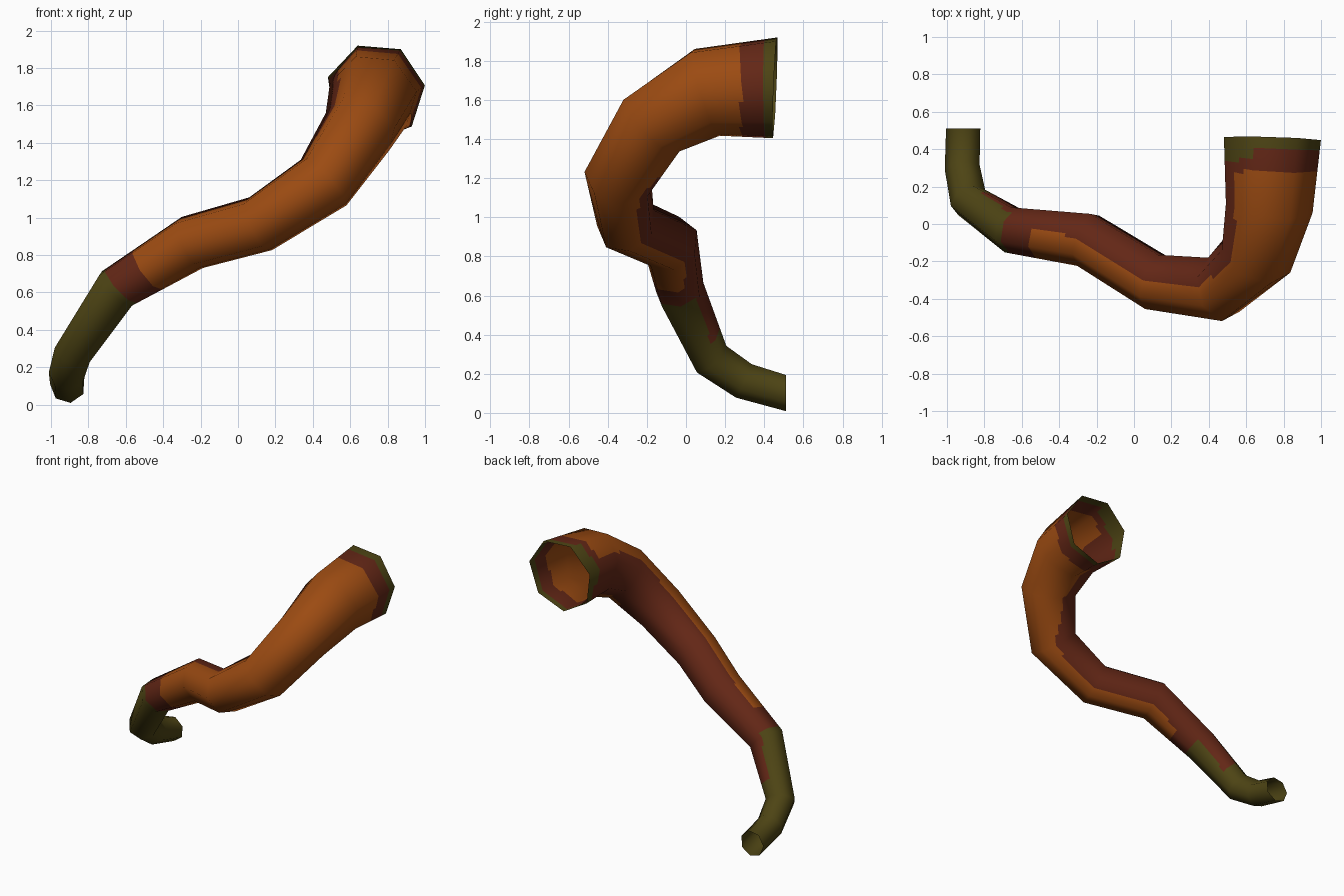
import bpy, math
from mathutils import Vector

cube = bpy.data.objects.get("Cube")
if cube:
    bpy.data.objects.remove(cube, do_unlink=True)

SIDES, ACROSS, ALONG = 7, 6, 14


def material(name, rgb):
    m = bpy.data.materials.new(name)
    m.use_nodes = True
    m.diffuse_color = (*rgb, 1)
    m.node_tree.nodes["Principled BSDF"].inputs["Base Color"].default_value = (*rgb, 1)
    return m


ORANGE, BROWN, OLIVE = range(3)
materials = [material("burnt_orange", (0.33, 0.07, 0.006)),
             material("dark_brown", (0.125, 0.02, 0.008)),
             material("olive", (0.075, 0.058, 0.007))]

# Path from the narrow end to the wide mouth: centre and radius
path = [(-0.91, 0.51, 0.103, 0.095), (-0.915, 0.295, 0.165, 0.097),
        (-0.882, 0.125, 0.28, 0.104), (-0.655, -0.03, 0.62, 0.127),
        (-0.255, -0.08, 0.865, 0.152), (0.11, -0.305, 0.965, 0.158),
        (0.46, -0.345, 1.195, 0.178), (0.655, -0.17, 1.485, 0.202),
        (0.72, 0.10, 1.645, 0.24), (0.735, 0.455, 1.67, 0.267)]
centres = [Vector(p[:3]) for p in path]
radii = [p[3] for p in path]
last = len(path) - 1

# Direction and half angle of the brown stripe along the back
tail, back, side = Vector((.5, .8, .2)), Vector((0, 1, .3)), Vector((-1, 0, -.3))
stripe = [tail, tail, tail, Vector((.3, .9, .1)), back, back,
          Vector((-.2, .9, .2)), Vector((-.9, .45, -.1)), side, side]
spread = [0.6, 0.6, 0.6, 1.2, 1.26, 1.3, 1.2, 1.05, 0.88, 0.88]

# Ring planes halve each bend
tangents = []
for i in range(last + 1):
    if i == 0:
        t = Vector((0, -1, 0))
    elif i == last:
        t = Vector((.03, 1, -.04))
    else:
        t = ((centres[i] - centres[i - 1]).normalized()
             + (centres[i + 1] - centres[i]).normalized())
    tangents.append(t.normalized())

# Carry the ring orientation down the tube from the mouth
a = math.radians(8)
u = Vector((math.cos(a), 0, math.sin(a)))
frames = [None] * (last + 1)
for i in range(last, -1, -1):
    if i < last:
        u = tangents[i + 1].rotation_difference(tangents[i]) @ u
    u = (u - tangents[i] * u.dot(tangents[i])).normalized()
    frames[i] = (u.copy(), tangents[i].cross(u))


def radial(ring, corner):
    a = math.tau * corner / SIDES
    return frames[ring][0] * math.cos(a) + frames[ring][1] * math.sin(a)


def tube_point(s, c):
    """Position and outward direction at path place s, side place c."""
    i, k = min(int(s), last - 1), int(c)
    f, g = s - i, c - k
    pos, out = [], []
    for ring in (i, i + 1):
        r = radial(ring, k).lerp(radial(ring, k + 1), g)
        pos.append(centres[ring] + r * radii[ring])
        out.append(r.normalized())
    return pos[0].lerp(pos[1], f), out[0].lerp(out[1], f).normalized()


def colour(s, pos, out):
    i = min(int(s), last - 1)
    f = s - i
    t = tangents[i].lerp(tangents[i + 1], f).normalized()
    d = stripe[i].lerp(stripe[i + 1], f)
    d = d - t * d.dot(t)
    angle = out.angle(d)
    if s > last - 1:
        lip = 0.34 if out.x < -0.4 and out.z > -0.2 else 0.40
        if pos.y > lip:
            return OLIVE
        if pos.y > 0.28:
            return BROWN
    if s < 3.05:
        return BROWN if s > 2.25 and angle < 0.65 else OLIVE
    if s < 3.45:
        return BROWN
    return BROWN if angle < spread[i] * (1 - f) + spread[i + 1] * f else ORANGE


# Bent tapering tube, open at both ends
rows, cols = last * ALONG, SIDES * ACROSS
verts, normals, faces, slots = [], [], [], []
for r in range(rows + 1):
    for c in range(cols):
        p, n = tube_point(r / ALONG, c / ACROSS)
        verts.append(p)
        normals.append(n)
for r in range(rows):
    for c in range(cols):
        e = (c + 1) % cols
        faces.append((r * cols + c, r * cols + e, (r + 1) * cols + e, (r + 1) * cols + c))
        s = (r + 0.5) / ALONG
        slots.append(colour(s, *tube_point(s, (c + 0.5) / ACROSS)))

mesh = bpy.data.meshes.new("curved_horn")
mesh.from_pydata(verts, [], faces)
for m in materials:
    mesh.materials.append(m)
for poly, slot in zip(mesh.polygons, slots):
    poly.material_index = slot
    poly.use_smooth = True
mesh.update()
mesh.normals_split_custom_set_from_vertices(normals)
horn = bpy.data.objects.new("curved_horn", mesh)
bpy.context.scene.collection.objects.link(horn)
